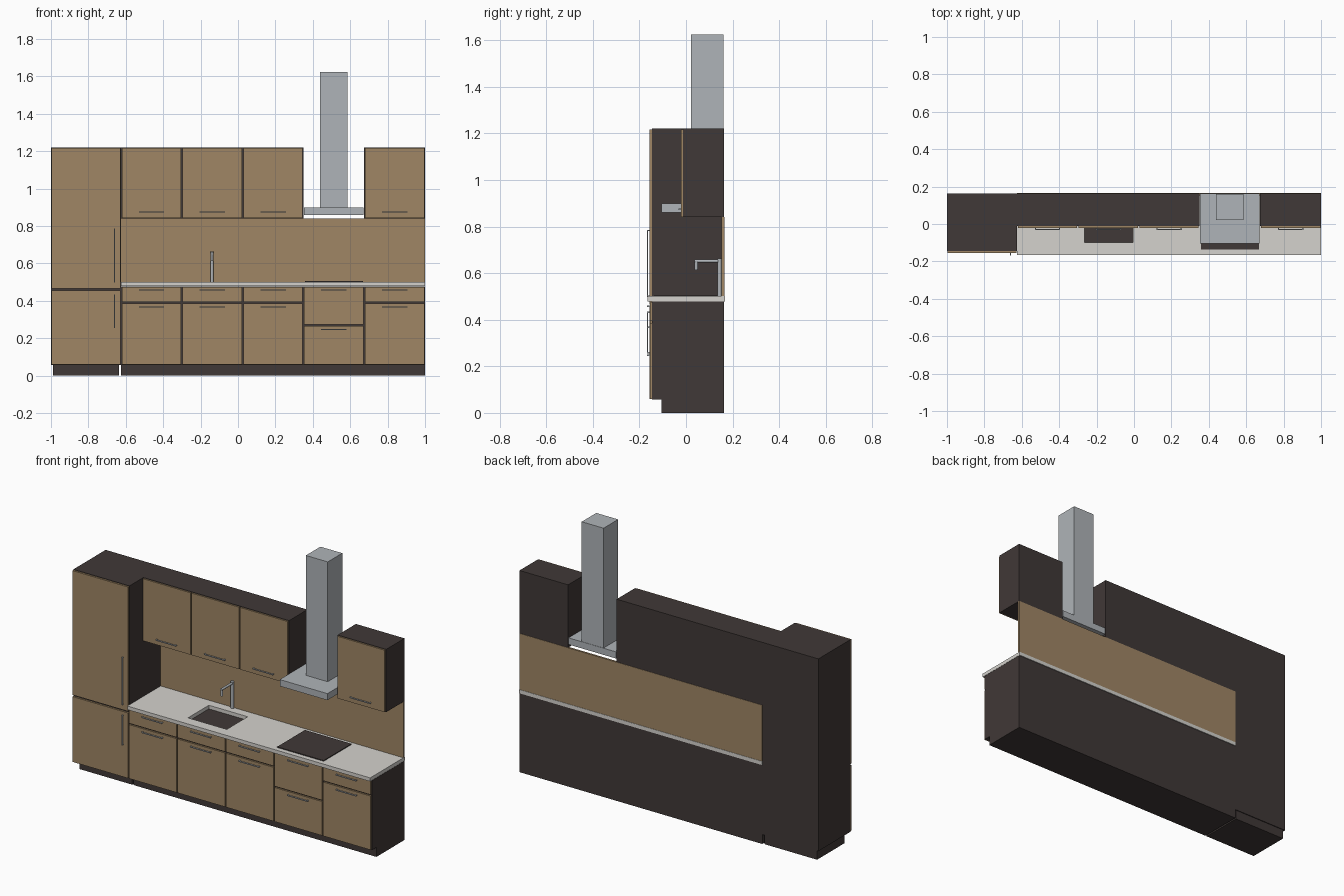
import bpy
import bmesh
from mathutils import Matrix, Vector

cube = bpy.data.objects.get("Cube")
if cube:
    bpy.data.objects.remove(cube, do_unlink=True)


def material(name, rgb):
    m = bpy.data.materials.new(name)
    m.use_nodes = True
    m.diffuse_color = (*rgb, 1)
    m.node_tree.nodes["Principled BSDF"].inputs["Base Color"].default_value = (*rgb, 1)
    return m


WOOD = material("tan wood", (0.35, 0.24, 0.13))
DARK = material("dark carcass", (0.051, 0.04, 0.038))
STONE = material("pale stone", (0.66, 0.645, 0.61))
STEEL = material("brushed steel", (0.43, 0.456, 0.479))


def finish(name, bm, mat):
    bmesh.ops.recalc_face_normals(bm, faces=bm.faces)
    mesh = bpy.data.meshes.new(name)
    bm.to_mesh(mesh)
    bm.free()
    mesh.materials.append(mat)
    ob = bpy.data.objects.new(name, mesh)
    bpy.context.collection.objects.link(ob)
    return ob


def add_box(bm, x, y, z):
    size = Vector((x[1] - x[0], y[1] - y[0], z[1] - z[0]))
    mid = Vector((sum(x), sum(y), sum(z))) / 2
    bmesh.ops.create_cube(bm, size=1, matrix=Matrix.Translation(mid) @ Matrix.Diagonal((*size, 1)))


def box(name, mat, x, y, z):
    bm = bmesh.new()
    add_box(bm, x, y, z)
    return finish(name, bm, mat)


def bar_handle(name, centre, length, face_y, upright=False):
    """Slim bar carried on two end posts, standing off the door face."""
    bm = bmesh.new()
    t, out, half = 0.003, 0.012, length / 2
    pieces = [(-half, half, face_y - out, face_y - out + 0.005)]
    pieces += [(a, a + 0.006, face_y - out + 0.005, face_y) for a in (-half, half - 0.006)]
    for a, b, y0, y1 in pieces:
        x, z = ((-t, t), (a, b)) if upright else ((a, b), (-t, t))
        add_box(bm, [centre[0] + v for v in x], (y0, y1), [centre[1] + v for v in z])
    finish(name, bm, STEEL)


def tube(name, a, b, radius):
    a, b = Vector(a), Vector(b)
    turn = (b - a).to_track_quat('Z', 'Y').to_matrix().to_4x4()
    bm = bmesh.new()
    bmesh.ops.create_cone(bm, cap_ends=True, segments=20, radius1=radius, radius2=radius,
                          depth=(b - a).length, matrix=Matrix.Translation((a + b) / 2) @ turn)
    ob = finish(name, bm, STEEL)
    bpy.context.view_layer.objects.active = ob
    ob.select_set(True)
    bpy.ops.object.shade_smooth_by_angle()
    ob.select_set(False)


GAP = 0.004
BACK = 0.163
EDGES = [-0.625, -0.3, 0.025, 0.35, 0.675, 1.0]
COLUMNS = list(zip(EDGES, EDGES[1:]))


def door(name, x, y, z):
    box(name, WOOD, (x[0] + GAP, x[1] - GAP), y, z)


# Tall fridge cabinet
box("tall_cabinet", DARK, (-1, -0.625), (-0.145, BACK), (0.057, 1.22))
box("tall_plinth", DARK, (-0.988, -0.635), (-0.105, BACK - 0.005), (0, 0.057))
for name, z, hz, length in (("tall_lower_door", (0.06, 0.455), 0.345, 0.18),
                            ("tall_upper_door", (0.465, 1.217), 0.642, 0.288)):
    box(name, WOOD, (-0.998, -0.627), (-0.156, -0.145), z)
    bar_handle(name + "_handle", (-0.66, hz), length, -0.156, True)

# Base cabinets with drawers above doors
box("base_cabinet", DARK, (-0.625, 1), (-0.145, BACK), (0.057, 0.478))
box("base_plinth", DARK, (-0.625, 1), (-0.105, BACK), (0, 0.057))
for i, col in enumerate(COLUMNS):
    split = 0.27 if i == 3 else 0.39
    mid = sum(col) / 2
    door(f"base_door_{i + 1}", col, (-0.155, -0.145), (0.06, split - GAP))
    door(f"drawer_front_{i + 1}", col, (-0.155, -0.145), (split + GAP, 0.475))
    bar_handle(f"base_door_handle_{i + 1}", (mid, split - 0.023), 0.136, -0.155)
    bar_handle(f"drawer_handle_{i + 1}", (mid, 0.458), 0.136, -0.155)

# Worktop with the sink opening
bm = bmesh.new()
xs, ys = (-0.625, -0.265, -0.005, 1.0), (-0.165, -0.1, 0.1, 0.167)
grid = [[bm.verts.new((x, y, 0.479)) for x in xs] for y in ys]
for j in range(3):
    for i in range(3):
        if (i, j) != (1, 1):
            bm.faces.new((grid[j][i], grid[j][i + 1], grid[j + 1][i + 1], grid[j + 1][i]))
raised = bmesh.ops.extrude_face_region(bm, geom=bm.faces[:], use_keep_orig=True)
top = [v for v in raised["geom"] if isinstance(v, bmesh.types.BMVert)]
bmesh.ops.translate(bm, verts=top, vec=(0, 0, 0.022))
finish("worktop", bm, STONE)

# Hob, splashback and tap
box("hob", DARK, (0.357, 0.668), (-0.135, 0.13), (0.501, 0.506))
box("splashback", WOOD, (-0.625, 1), (0.153, 0.165), (0.501, 0.84))
TAP_X = -0.139
tube("tap_column", (TAP_X, 0.144, 0.501), (TAP_X, 0.144, 0.663), 0.009)
tube("tap_arm", (TAP_X, 0.144, 0.652), (TAP_X, 0.037, 0.652), 0.007)
tube("tap_spout", (TAP_X, 0.044, 0.652), (TAP_X, 0.044, 0.613), 0.007)

# Wall cabinets on both sides of the extractor
for name, x in (("wall_cabinet_right", (-0.625, 0.35)), ("wall_cabinet_left", (0.675, 1))):
    box(name, DARK, x, (-0.012, BACK), (0.84, 1.22))
for i, col in enumerate(COLUMNS):
    if i != 3:
        door(f"wall_door_{i + 1}", col, (-0.021, -0.012), (0.842, 1.217))
        bar_handle(f"wall_door_handle_{i + 1}", (sum(col) / 2, 0.875), 0.136, -0.021)

# Extractor hood and chimney
box("hood_canopy", STEEL, (0.353, 0.672), (-0.105, BACK), (0.86, 0.9))
box("hood_chimney", STEEL, (0.439, 0.585), (0.022, BACK - 0.002), (0.9, 1.625))
